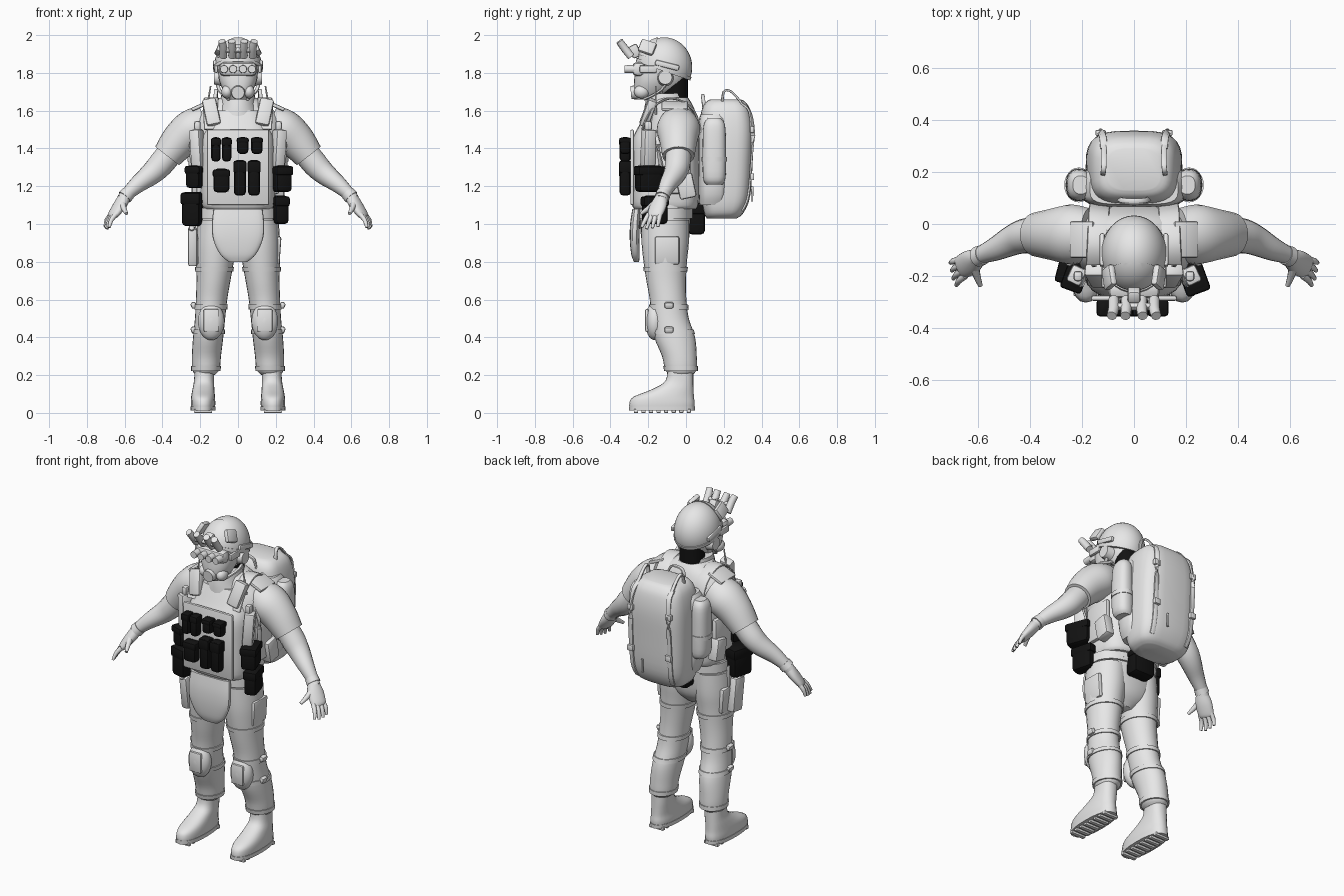
import bpy, bmesh
from math import cos, sin, pi, radians, copysign
from mathutils import Vector, Matrix, Euler, Quaternion

cube = bpy.data.objects.get("Cube")
if cube:
    bpy.data.objects.remove(cube)


def material(name, value):
    mat = bpy.data.materials.new(name)
    mat.use_nodes = True
    colour = (value, value, value, 1)
    mat.diffuse_color = colour
    mat.node_tree.nodes["Principled BSDF"].inputs["Base Color"].default_value = colour
    return mat


GREY = material("plain grey", .8)
BLACK = material("pouch black", .006)


def finish(name, bm, mat):
    bmesh.ops.recalc_face_normals(bm, faces=bm.faces)
    mesh = bpy.data.meshes.new(name)
    bm.to_mesh(mesh)
    bm.free()
    mesh.materials.append(mat)
    mesh.polygons.foreach_set("use_smooth", [True] * len(mesh.polygons))
    mesh.set_sharp_from_angle(angle=radians(40))
    ob = bpy.data.objects.new(name, mesh)
    bpy.context.collection.objects.link(ob)
    return ob


def both(ob):
    """Keep a left part and add its right twin."""
    twin = ob.copy()
    twin.data = ob.data.copy()
    twin.data.transform(Matrix.Scale(-1, 4, (1, 0, 0)))
    twin.data.flip_normals()
    twin.name = ob.name.replace("left", "right")
    bpy.context.collection.objects.link(twin)


def resample(rings, steps):
    pts = [Vector(r) for r in rings]
    last = len(pts) - 1
    fine = []
    for i in range(last):
        a, b, c, d = pts[max(i - 1, 0)], pts[i], pts[i + 1], pts[min(i + 2, last)]
        for k in range(steps):
            t = k / steps
            fine.append(b + (c - a) * (t / 2) + (a * 2 - b * 5 + c * 4 - d) * (t * t / 2)
                        + (b * 3 - a - c * 3 + d) * (t ** 3 / 2))
    return fine + [pts[last]]


def loft(name, rings, mat=GREY, power=2, along=False, seg=24, steps=4):
    """Skin rings of x, y, z, half width, half depth; along turns them to the path."""
    fine = resample(rings, steps if len(rings) > 2 else 1)
    bm = bmesh.new()
    rows = []
    for i, r in enumerate(fine):
        turn = Quaternion()
        if along:
            ahead = fine[min(i + 1, len(fine) - 1)] - fine[max(i - 1, 0)]
            turn = Vector(ahead[:3]).to_track_quat('Z', 'Y')
        row = []
        for k in range(seg):
            c, s = cos(2 * pi * k / seg), sin(2 * pi * k / seg)
            flat = Vector((copysign(abs(c) ** (2 / power), c) * r[3],
                           copysign(abs(s) ** (2 / power), s) * r[4], 0))
            row.append(bm.verts.new(Vector(r[:3]) + turn @ flat))
        rows.append(row)
    for low, high in zip(rows, rows[1:]):
        for k in range(seg):
            n = (k + 1) % seg
            bm.faces.new((low[k], low[n], high[n], high[k]))
    bm.faces.new(rows[0][::-1])
    bm.faces.new(rows[-1])
    return finish(name, bm, mat)


def limb(name, points, mat=GREY, seg=16):
    return loft(name, [(x, y, z, r, r) for x, y, z, r in points], mat, along=True, seg=seg)


def strap(name, points, width=.014, mat=GREY):
    return loft(name, [(*p, width, .006) for p in points], mat, power=4, along=True, seg=12)


def box(name, loc, size, rot=(0, 0, 0), mat=GREY, bevel=.012):
    bm = bmesh.new()
    bmesh.ops.create_cube(bm, size=1)
    bmesh.ops.scale(bm, vec=size, verts=bm.verts)
    bmesh.ops.bevel(bm, geom=bm.edges[:], offset=min(bevel, min(size) * .4),
                    segments=2, profile=.5, affect='EDGES')
    turn = Euler([radians(a) for a in rot])
    bm.transform(Matrix.LocRotScale(Vector(loc), turn, None))
    return finish(name, bm, mat)


def dome(name, loc, size, cuts=(), mat=GREY):
    """Ellipsoid keeping the side each (point, normal) cut faces."""
    bm = bmesh.new()
    bmesh.ops.create_uvsphere(bm, u_segments=32, v_segments=20, radius=1)
    bm.transform(Matrix.LocRotScale(Vector(loc), None, Vector(size)))
    for point, normal in cuts:
        bmesh.ops.bisect_plane(bm, geom=bm.verts[:] + bm.edges[:] + bm.faces[:],
                               plane_co=point, plane_no=normal, clear_inner=True)
        bmesh.ops.holes_fill(bm, edges=[e for e in bm.edges if e.is_boundary], sides=0)
    return finish(name, bm, mat)


def pouch(name, loc, size, turn=0, mat=BLACK):
    w, d, h = size
    box(name, loc, size, (0, 0, turn), mat, .02)
    box(name + "_flap", Vector(loc) + Vector((0, 0, h * .3)),
        (w * 1.08, d * 1.08, h * .35), (0, 0, turn), mat)


# Trousers, with straps that follow the leg shape
LEG = [(.11, -.11, 1.02, .105, .125), (.115, -.11, .9, .108, .125), (.122, -.11, .8, .1, .115),
       (.13, -.105, .7, .09, .105), (.14, -.095, .6, .083, .097), (.148, -.085, .5, .08, .1),
       (.158, -.06, .4, .08, .108), (.167, -.035, .3, .077, .092), (.17, -.027, .23, .072, .084),
       (.175, -.027, .2, .05, .06)]
both(loft("left_trouser_leg", LEG))


def leg_band(name, z, height, grow=.006):
    low = next(i for i in range(len(LEG) - 1) if LEG[i + 1][2] <= z)
    a, b = Vector(LEG[low]), Vector(LEG[low + 1])
    rings = []
    for level in (z - height / 2, z + height / 2):
        r = a.lerp(b, (a.z - level) / (a.z - b.z))
        rings.append((r[0], r[1], r[2], r[3] + grow, r[4] + grow))
    return loft(name, rings)


for label, z in (("thigh", .76), ("upper_knee", .56), ("lower_knee", .43), ("cuff", .235)):
    both(leg_band(f"left_{label}_strap", z, .025))
for z in (.57, .44):
    both(box("left_knee_buckle", (.235, -.09, z), (.03, .05, .035), (0, 15, 0)))
both(dome("left_knee_pad", (.142, -.165, .485), (.07, .052, .1)))
both(box("left_knee_plate", (.142, -.207, .49), (.08, .018, .12)))
both(box("left_thigh_pocket", (.21, -.1, .86), (.03, .13, .15), (0, 4, 0)))

# Boots with cleated soles
both(loft("left_boot", [(.185, -.127, .015, .062, .17), (.185, -.127, .05, .065, .173),
                        (.185, -.118, .085, .063, .16), (.183, -.07, .125, .058, .11),
                        (.18, -.035, .17, .053, .074), (.177, -.03, .25, .052, .068)], power=2.4))
both(loft("left_boot_sole", [(.185, -.127, .012, .066, .174), (.185, -.127, .035, .067, .175)],
          power=2.4))
for i in range(8):
    both(box("left_sole_cleat", (.185, -.265 + i * .04, .01), (.095, .022, .02), bevel=.003))

# Pelvis, torso and vest
loft("hips", [(0, -.11, .8, .05, .06), (0, -.11, .86, .15, .11), (0, -.11, .95, .205, .13),
              (0, -.11, 1.1, .195, .14)], power=2.3)
loft("belt", [(0, -.11, 1.03, .21, .148), (0, -.11, 1.085, .208, .148)], power=2.4)
loft("torso", [(0, -.1, 1.05, .19, .14), (0, -.09, 1.25, .2, .15), (0, -.08, 1.42, .225, .16),
               (0, -.07, 1.54, .23, .135), (0, -.07, 1.62, .17, .11), (0, -.08, 1.67, .09, .09)],
     power=2.4)
loft("armour_vest", [(0, -.11, 1.08, .18, .165), (0, -.11, 1.12, .196, .178), (0, -.11, 1.3, .2, .18),
                     (0, -.11, 1.44, .195, .175), (0, -.1, 1.52, .165, .15), (0, -.09, 1.6, .13, .12)],
     power=3.2)
box("chest_panel", (0, -.285, 1.3), (.33, .02, .4))
loft("groin_flap", [(0, -.262, .8, .05, .014), (0, -.268, .84, .095, .022), (0, -.272, .92, .132, .026),
                    (0, -.27, 1.0, .138, .026), (0, -.262, 1.08, .13, .022)], power=3)
loft("collar", [(0, -.1, 1.57, .125, .125), (0, -.105, 1.62, .1, .115), (0, -.105, 1.69, .088, .1)])
loft("neck", [(0, -.06, 1.62, .072, .07), (0, -.06, 1.8, .07, .07)], BLACK)

# Shoulder gear and side pouches
both(strap("left_shoulder_strap", [(.14, -.23, 1.5), (.145, -.17, 1.62), (.14, -.07, 1.665),
                                   (.135, .04, 1.6), (.13, .08, 1.45)], .04))
both(box("left_shoulder_pad", (.14, -.2, 1.59), (.075, .05, .15), (-20, 12, 0)))
both(box("left_shoulder_plate", (.2, -.06, 1.625), (.1, .14, .02), (0, 24, 0)))
both(box("left_radio", (.215, -.2, 1.4), (.06, .07, .2), (0, 4, 25)))
both(box("left_radio_cap", (.215, -.2, 1.52), (.035, .04, .05)))
both(limb("left_antenna", [(.17, -.16, 1.58, .006), (.145, -.16, 1.73, .004)], seg=8))
both(strap("left_side_cable", [(.22, -.14, 1.52), (.25, -.15, 1.42), (.235, -.13, 1.3)], .012))
both(box("left_side_panel", (.205, -.06, 1.27), (.03, .17, .22)))
both(box("left_back_pouch", (.215, .0, 1.2), (.06, .09, .13), (12, 0, 0)))

# Black pouches on the chest, hips and back
for x, z, w, h in ((-.117, 1.395, .05, .13), (-.06, 1.395, .05, .13), (.025, 1.415, .06, .09),
                   (.1, 1.415, .06, .09), (-.088, 1.23, .085, .125), (.01, 1.245, .064, .19),
                   (.085, 1.245, .064, .19)):
    pouch("chest_pouch", (x, -.322, z), (w, .06, h))
pouch("left_side_pouch", (.225, -.195, 1.24), (.09, .14, .14), 20)
pouch("right_side_pouch", (-.222, -.19, 1.25), (.08, .13, .12), -20)
pouch("left_hip_pouch", (.22, -.165, 1.075), (.075, .13, .15), 15)
pouch("right_hip_pouch", (-.237, -.165, 1.08), (.1, .13, .18), -15)
pouch("rear_pouch", (0, .055, 1.03), (.14, .09, .17))

# Thigh holster on the right
box("holster", (-.24, -.14, .88), (.05, .09, .2), (8, 0, 0))
box("holster_grip", (-.245, -.17, 1.0), (.03, .04, .09), (-25, 0, 0))
box("holster_hanger", (-.22, -.12, .98), (.015, .06, .16))

# Sleeves, arms and hands
both(loft("left_sleeve", [(.17, -.04, 1.53, .1, .1), (.24, -.04, 1.5, .115, .108),
                          (.31, -.04, 1.44, .1, .098), (.375, -.04, 1.36, .085, .08)], along=True))
both(limb("left_forearm", [(.34, -.04, 1.4, .068), (.41, -.045, 1.315, .068), (.46, -.06, 1.265, .06),
                           (.53, -.095, 1.21, .046), (.59, -.12, 1.155, .034), (.61, -.13, 1.13, .033)]))
both(limb("left_glove_cuff", [(.58, -.118, 1.165, .038), (.6, -.126, 1.142, .04)]))
both(loft("left_palm", [(.595, -.125, 1.15, .03, .032), (.625, -.145, 1.1, .047, .03),
                        (.66, -.165, 1.05, .045, .022), (.67, -.17, 1.035, .036, .014)], along=True))
for i, reach in enumerate((.9, 1, 1.05, .95)):
    base = Vector((.672 - i * .008, -.138 - i * .02, 1.05))
    tip = base + Vector((.036, -.012 - i * .009, -.072)) * reach
    mid = base.lerp(tip, .5) + Vector((.006, 0, .004))
    both(limb(f"left_finger_{i + 1}", [(*base, .014), (*mid, .012), (*tip, .008)], seg=10))
both(limb("left_thumb", [(.615, -.15, 1.12, .02), (.605, -.195, 1.085, .015),
                         (.59, -.237, 1.055, .009)], seg=10))

# Head, mask and goggles
dome("head", (0, -.115, 1.81), (.1, .125, .13))
loft("face_mask", [(0, -.2, 1.66, .045, .06), (0, -.19, 1.7, .075, .085), (0, -.175, 1.76, .1, .1),
                   (0, -.165, 1.84, .108, .1)], power=2.3)
limb("mask_filter", [(0, -.24, 1.7, .042), (0, -.292, 1.695, .034)])
both(dome("left_mask_canister", (.058, -.235, 1.7), (.03, .04, .035)))
box("goggle_frame", (0, -.25, 1.82), (.2, .07, .075), bevel=.025)
for x in (.026, .074):
    both(limb("left_goggle_lens", [(x, -.27, 1.82, .022), (x, -.325, 1.82, .02)]))
both(box("left_goggle_hinge", (.115, -.2, 1.82), (.02, .09, .04)))
both(limb("left_ear_cup", [(.085, -.11, 1.775, .045), (.128, -.11, 1.775, .036)]))
both(strap("left_chin_strap", [(.112, -.08, 1.79), (.1, -.13, 1.71), (.05, -.22, 1.66)], .009))

# Helmet with band, rails and raised night optics
HELMET = (0, -.115, 1.83)
rim = ((0, -.25, 1.855), (0, .35, 1))
dome("helmet", HELMET, (.126, .148, .158), [rim])
dome("helmet_rim", HELMET, (.131, .153, .16), [rim, ((0, -.25, 1.875), (0, -.35, -1))])
dome("helmet_band", HELMET, (.131, .154, .163),
     [((0, -.16, 1.95), (0, -1, .3)), ((0, -.25, 1.895), (0, .2, 1))])
both(box("left_helmet_rail", (.122, -.1, 1.84), (.02, .13, .03), (-14, 0, 0)))
both(box("left_helmet_plate", (.095, -.205, 1.935), (.03, .085, .075), (-20, -25, 0)))
box("optics_mount", (0, -.27, 1.915), (.05, .05, .07), (25, 0, 0))
box("optics_bridge", (0, -.318, 1.92), (.15, .025, .03), (-35, 0, 0))
for x in (.03, .078):
    both(limb("left_optics_tube", [(x, -.29, 1.885, .02), (x, -.325, 1.93, .021),
                                   (x * 1.1, -.353, 1.968, .019)]))

# Backpack with side pouches, straps and handles
loft("backpack", [(0, .19, 1.03, .12, .08), (0, .2, 1.06, .16, .105), (0, .21, 1.15, .18, .13),
                  (0, .212, 1.35, .186, .142), (0, .215, 1.5, .18, .143), (0, .212, 1.6, .162, .13),
                  (0, .21, 1.645, .135, .105), (0, .21, 1.66, .1, .08)], power=3.4, seg=32)
loft("backpack_front_layer", [(0, .14, 1.1, .17, .07), (0, .145, 1.2, .2, .08), (0, .145, 1.5, .2, .08),
                              (0, .14, 1.58, .17, .065)], power=4)
both(loft("left_bottle_pouch", [(.2, .15, 1.21, .04, .045), (.21, .15, 1.25, .05, .06),
                                (.212, .15, 1.4, .05, .062), (.21, .15, 1.52, .045, .057),
                                (.205, .15, 1.56, .03, .035)], power=2.4))
both(loft("left_bottle_strap", [(.212, .15, 1.33, .056, .067), (.212, .15, 1.355, .056, .067)]))
both(strap("left_pack_strap", [(.115, .29, 1.64), (.12, .335, 1.6), (.128, .352, 1.5),
                               (.13, .348, 1.35), (.128, .332, 1.15), (.12, .3, 1.07)]))
for z in (1.25, 1.5):
    both(box("left_pack_buckle", (.128, .35, z), (.04, .022, .035), bevel=.005))
both(strap("left_pack_handle", [(.12, .19, 1.62), (.118, .2, 1.7), (.115, .24, 1.7), (.115, .3, 1.635)], .01))
strap("carry_handle", [(-.06, .1, 1.58), (-.04, .09, 1.67), (.04, .09, 1.67), (.06, .1, 1.58)], .01)
strap("pack_zip_pull", [(.05, .352, 1.2), (.05, .349, 1.12)], .006)
